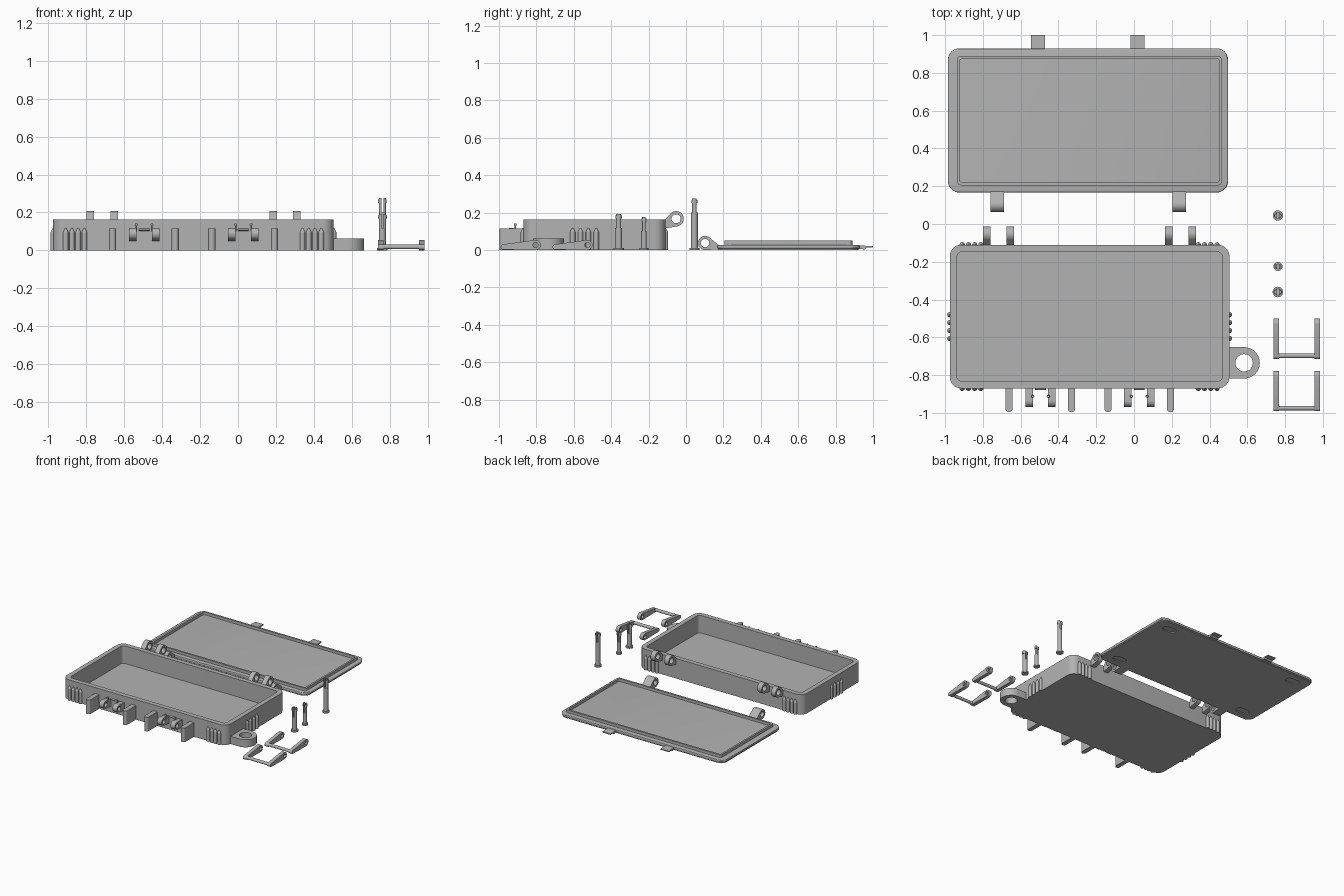
import bpy, bmesh
from math import cos, sin, pi
from mathutils import Matrix, Vector
from mathutils.geometry import convex_hull_2d

if "Cube" in bpy.data.objects:
    bpy.data.objects.remove(bpy.data.objects["Cube"])

grey = bpy.data.materials.new("plain grey")
grey.use_nodes = True
colour = (0.45, 0.45, 0.45, 1)
grey.diffuse_color = colour
grey.node_tree.nodes["Principled BSDF"].inputs["Base Color"].default_value = colour

SIDEWAYS = Matrix(((0, 0, 1, 0), (1, 0, 0, 0), (0, 1, 0, 0), (0, 0, 0, 1)))
parts = []


def circle(cx, cy, r, n=28, start=0.0, sweep=2 * pi):
    return [(cx + r * cos(start + sweep * i / n), cy + r * sin(start + sweep * i / n))
            for i in range(n)]


def rounded(x0, x1, y0, y1, r):
    pts = []
    corners = ((x1 - r, y1 - r), (x0 + r, y1 - r), (x0 + r, y0 + r), (x1 - r, y0 + r))
    for k, (cx, cy) in enumerate(corners):
        pts += [(cx + r * cos((k + i / 8) * pi / 2), cy + r * sin((k + i / 8) * pi / 2))
                for i in range(9)]
    return pts


def hull(pts):
    return [pts[i] for i in convex_hull_2d([Vector(p) for p in pts])]


def prism(name, outlines, low, high, sideways=False, bevel=0.0):
    """Extrude a flat outline; every outline after the first is a hole."""
    curve = bpy.data.curves.new(name, "CURVE")
    curve.dimensions, curve.fill_mode = "2D", "BOTH"
    curve.extrude = (high - low) / 2 - bevel
    curve.bevel_depth, curve.bevel_resolution = bevel, 2
    for pts in outlines:
        spline = curve.splines.new("POLY")
        spline.points.add(len(pts) - 1)
        for point, (a, b) in zip(spline.points, pts):
            point.co = (a, b, 0, 1)
        spline.use_cyclic_u = True
    helper = bpy.data.objects.new(name + " outline", curve)
    bpy.context.collection.objects.link(helper)
    graph = bpy.context.evaluated_depsgraph_get()
    mesh = bpy.data.meshes.new_from_object(helper.evaluated_get(graph))
    bpy.data.objects.remove(helper)
    mesh.transform(Matrix.Translation((0, 0, (low + high) / 2)))
    if sideways:
        mesh.transform(SIDEWAYS)
    return finish(name, mesh)


def finish(name, mesh):
    bm = bmesh.new()
    bm.from_mesh(mesh)
    bmesh.ops.remove_doubles(bm, verts=bm.verts, dist=0.0001)
    bmesh.ops.recalc_face_normals(bm, faces=bm.faces)
    bm.to_mesh(mesh)
    bm.free()
    mesh.materials.clear()
    mesh.materials.append(grey)
    obj = bpy.data.objects.new(name, mesh)
    bpy.context.collection.objects.link(obj)
    parts.append(obj)
    return obj


def cone(name, x, y, low, high, r1, r2):
    mesh = bpy.data.meshes.new(name)
    bm = bmesh.new()
    bmesh.ops.create_cone(bm, cap_ends=True, segments=24, radius1=r1, radius2=r2,
                          depth=high - low,
                          matrix=Matrix.Translation((x, y, (low + high) / 2)))
    bm.to_mesh(mesh)
    bm.free()
    return finish(name, mesh)


# Open tray
X0, X1, Y0, Y1 = -0.975, 0.505, -0.87, -0.11
MID = (X0 + X1) / 2
TOP = 0.163
inner = rounded(-0.937, 0.467, -0.832, -0.148, 0.025)
prism("tray_wall", [rounded(X0, X1, Y0, Y1, 0.06), inner], 0, TOP)
prism("tray_floor", [inner], 0, 0.02)


# Grip ribs with pointed tops
def rib(x, y):
    cone("grip_rib", x, y, 0, 0.095, 0.014, 0.014)
    cone("grip_rib_tip", x, y, 0.095, 0.118, 0.014, 0.003)


for i in range(4):
    step = i - 1.5
    for side in (-1, 1):
        for y in (Y0, Y1):
            rib(MID + side * 0.625 + step * 0.033, y)
        rib(MID + side * (X1 - MID), -0.543 + step * 0.042)

# Strap loop on the side
loop = hull(circle(0.583, -0.735, 0.083, 40) + [(0.495, -0.818), (0.495, -0.652)])
prism("strap_loop", [loop, circle(0.583, -0.735, 0.046)], 0, 0.062)

# Tray hinge knuckles
knuckle = hull(circle(-0.053, 0.167, 0.041) + [(-0.115, 0.115), (-0.115, 0.16)])
for x in (-0.779, -0.654, 0.185, 0.309):
    prism("tray_hinge", [knuckle, circle(-0.053, 0.167, 0.024)], x - 0.02, x + 0.02, True)

# Guard fins on the front, rounded in plan
for x in (-0.662, -0.331, -0.138, 0.193):
    fin = [(x + 0.019, -0.86), (x - 0.019, -0.86)] + circle(x, -0.977, 0.019, 12, pi, pi)
    prism("guard_fin", [fin + [(x + 0.019, -0.977)]], 0, 0.115)

# Latch lugs, nubs and catch ridges
lug = hull(circle(-0.937, 0.087, 0.031) + [(-0.865, 0.05), (-0.865, 0.11)])
for centre in (-0.495, 0.028):
    for side in (-1, 1):
        x = centre + side * 0.06
        prism("latch_lug", [lug, circle(-0.937, 0.087, 0.017)], x - 0.02, x + 0.02, True)
        nub = centre + side * 0.041
        cone("lug_nub_stem", nub, -0.912, 0.1, 0.132, 0.004, 0.004)
        cone("lug_nub", nub, -0.912, 0.13, 0.142, 0.008, 0.006)
    ridge = [(-0.868, 0.1), (-0.879, 0.108), (-0.868, 0.116)]
    prism("catch_ridge", [ridge], centre - 0.028, centre + 0.028, True)

# Lid lying inside-up, with slots in its underside
LX0, LX1, LY0, LY1 = -0.985, 0.498, 0.167, 0.93
LMID, LCY = (LX0 + LX1) / 2, (LY0 + LY1) / 2
slots = [rounded(x - 0.058, x + 0.058, y - 0.03, y + 0.03, 0.0299)
         for x in (LMID - 0.6, LMID + 0.6) for y in (LCY - 0.29, LCY + 0.29)]


def lid_outline(inset):
    return rounded(LX0 + inset, LX1 - inset, LY0 + inset, LY1 - inset, 0.06 - inset)


prism("lid_underside", [lid_outline(0.008)] + slots, 0, 0.009)
prism("lid_plate", [lid_outline(0.006)], 0.008, 0.028, bevel=0.006)
prism("lid_lip", [rounded(-0.937, 0.465, 0.205, 0.889, 0.02),
                  rounded(-0.922, 0.45, 0.22, 0.874, 0.012)], 0.02, 0.05)

# Lid hinge knuckles and latch tabs
lid_knuckle = hull(circle(0.102, 0.037, 0.038) + [(0.175, 0.004), (0.175, 0.026)])
for x in (-0.724, 0.239):
    prism("lid_hinge", [lid_knuckle, circle(0.102, 0.037, 0.022)], x - 0.036, x + 0.036, True)
tab = [(0.92, 0.006), (0.955, 0.003), (0.965, 0.013), (1.0, 0.013), (1.0, 0.021), (0.92, 0.024)]
for x in (-0.507, 0.018):
    prism("lid_tab", [tab], x - 0.037, x + 0.037, True)

# Loose latch handles: two tapered arms joined by a round bar
for y in (-0.527, -0.804):
    arm = hull(circle(y, 0.027, 0.027) + circle(y - 0.173, 0.016, 0.014))
    for x in (0.753, 0.97):
        prism("handle_arm", [arm, circle(y, 0.027, 0.014)], x - 0.015, x + 0.015, True)
    prism("handle_bar", [circle(y - 0.171, 0.018, 0.012)], 0.753, 0.97, True)

# Loose snap pins: flat head, shaft and a split tip
for y, height, r in ((0.045, 0.275, 0.018), (-0.225, 0.177, 0.015), (-0.36, 0.193, 0.019)):
    x = 0.762
    split = height - 0.075
    cone("pin_head", x, y, 0, 0.012, r + 0.009, r + 0.009)
    cone("pin_shaft", x, y, 0.01, split, r, r)
    for side in (0, pi):
        dx = 0.006 * cos(side)
        for low, high, radius in ((split, height, r - 0.006), (height - 0.025, height - 0.008, r - 0.002)):
            half = circle(x + dx, y, radius, 14, side - pi / 2, pi)
            prism("pin_prong", [half + [(x + dx, y + radius * cos(side))]], low, high)

# Smooth the round walls, keep hard edges
bpy.ops.object.select_all(action="DESELECT")
for obj in parts:
    obj.select_set(True)
bpy.context.view_layer.objects.active = parts[0]
bpy.ops.object.shade_smooth_by_angle(angle=pi / 6)
